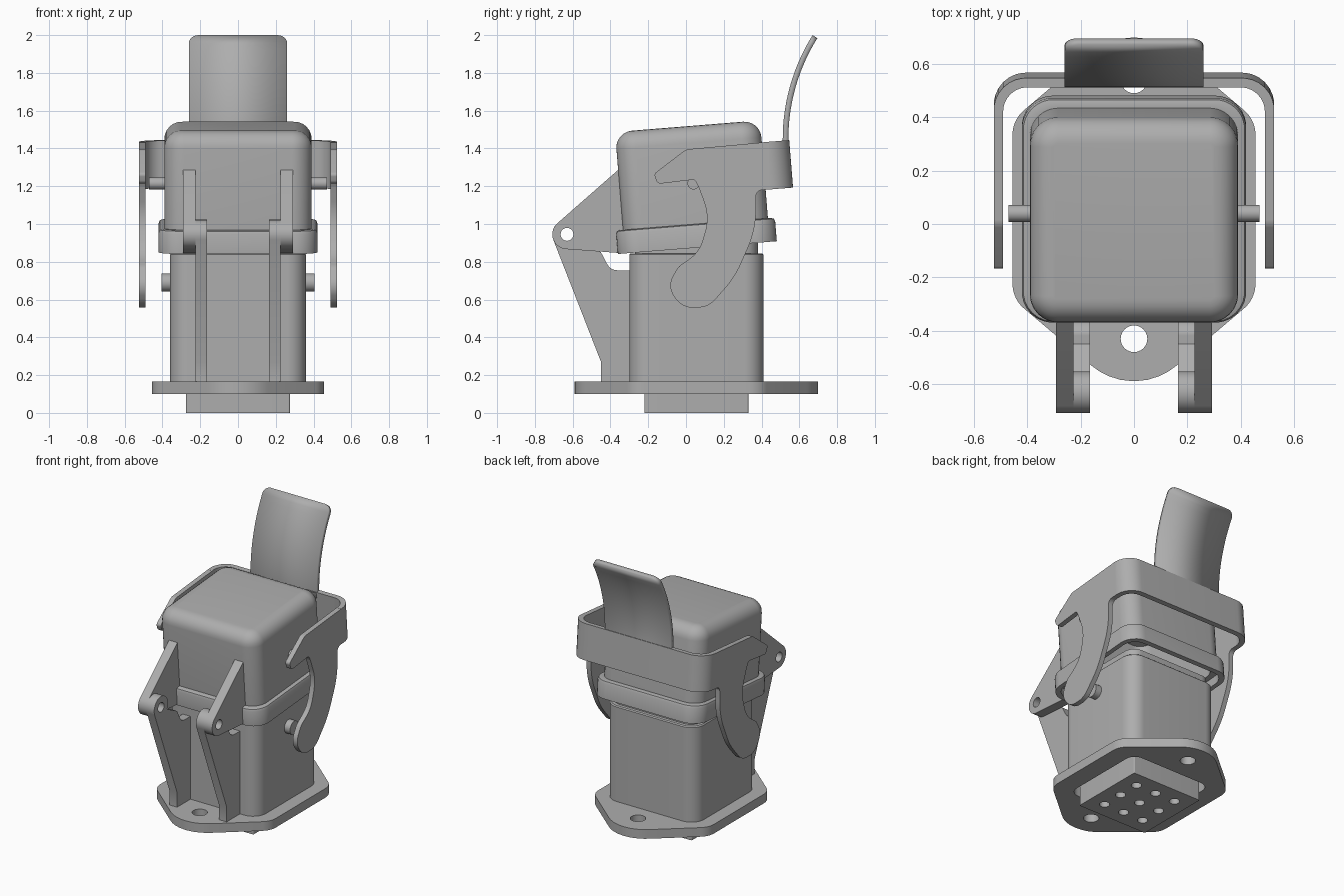
import bpy, bmesh, math
from mathutils import Vector

if "Cube" in bpy.data.objects:
    bpy.data.objects.remove(bpy.data.objects["Cube"], do_unlink=True)

GREY = (0.42, 0.42, 0.42, 1)
mat = bpy.data.materials.new("matte grey")
mat.use_nodes = True
mat.diffuse_color = GREY
mat.node_tree.nodes["Principled BSDF"].inputs["Base Color"].default_value = GREY

TILT = math.radians(4.6)   # the hood stands slightly open
MID = 0.055                # y centre of the housing


def rounded(pts, steps=8):
    """Polygon of (x, y, radius) corners turned into a filleted outline."""
    out, n = [], len(pts)
    for i, p in enumerate(pts):
        prev, nxt = pts[i - 1], pts[(i + 1) % n]
        c = Vector(p[:2])
        if p[2] == 0:
            out.append(c)
            continue
        a, b = Vector(prev[:2]) - c, Vector(nxt[:2]) - c
        half = a.angle(b) / 2
        t = min(p[2] / math.tan(half),
                a.length * (0.499 if prev[2] else 0.99),
                b.length * (0.499 if nxt[2] else 0.99))
        r = t * math.tan(half)
        centre = c + (a.normalized() + b.normalized()).normalized() * (r / math.sin(half))
        s, e = c + a.normalized() * t - centre, c + b.normalized() * t - centre
        for k in range(steps + 1):
            f = k / steps
            out.append(centre + s.lerp(e, f).normalized() * r)
    return out


def circle(x, y, r, n=24, start=0, end=360):
    full = end - start == 360
    steps = n if full else n - 1
    return [Vector((x + r * math.cos(w), y + r * math.sin(w)))
            for w in (math.radians(start + (end - start) * k / steps) for k in range(n))]


def rect(hx, hy, r, y=0):
    return rounded([(hx, y - hy, r), (hx, y + hy, r), (-hx, y + hy, r), (-hx, y - hy, r)])


def finish(name, bm, mirror=False, angle=32):
    bmesh.ops.recalc_face_normals(bm, faces=bm.faces)
    me = bpy.data.meshes.new(name)
    bm.to_mesh(me)
    bm.free()
    me.materials.append(mat)
    me.shade_smooth()
    me.set_sharp_from_angle(angle=math.radians(angle))
    ob = bpy.data.objects.new(name, me)
    bpy.context.collection.objects.link(ob)
    if mirror:
        ob.modifiers.new("mirror", 'MIRROR').use_axis[0] = True
    return ob


def plate(name, outline, holes, lo, hi, axis='Z', mirror=False):
    """Flat outline with holes, extruded along X (outline in y, z) or Z (in x, y)."""
    bm = bmesh.new()
    for loop in [outline] + holes:
        vs = [bm.verts.new((p[0], p[1], lo) if axis == 'Z' else (lo, p[0], p[1])) for p in loop]
        for i, v in enumerate(vs):
            bm.edges.new((vs[i - 1], v))
    bmesh.ops.triangle_fill(bm, use_beauty=True, edges=bm.edges[:])
    geo = bmesh.ops.extrude_face_region(bm, geom=bm.faces[:])["geom"]
    d = Vector((0, 0, hi - lo)) if axis == 'Z' else Vector((hi - lo, 0, 0))
    bmesh.ops.translate(bm, vec=d, verts=[g for g in geo if isinstance(g, bmesh.types.BMVert)])
    return finish(name, bm, mirror)


def loft(name, rings):
    """Stack of rounded rectangles (half x, half y, corner radius, z)."""
    bm = bmesh.new()
    loops = [[bm.verts.new((p.x, p.y, z)) for p in rect(hx, hy, r)] for hx, hy, r, z in rings]
    for a, b in zip(loops, loops[1:]):
        for i in range(len(a)):
            bm.faces.new((a[i - 1], a[i], b[i], b[i - 1]))
    bm.faces.new(loops[0])
    bm.faces.new(loops[-1])
    return finish(name, bm)


# Mounting flange with two screw holes and the cable opening
flange = rounded([(0.455, -0.28, 0.12), (0.455, 0.39, 0.12), (0, 0.775, 0.245),
                  (-0.455, 0.39, 0.12), (-0.455, -0.28, 0.12), (0, -0.665, 0.245)])
plate("mounting_flange", flange,
      [circle(0, -0.43, 0.05), circle(0, 0.54, 0.05), rect(0.32, 0.32, 0.07, MID)], 0.1, 0.165)

# Contact insert with a grid of nine sockets
sockets = [circle(0.16 * i, MID + 0.16 * j, 0.034, 16) for i in (-1, 0, 1) for j in (-1, 0, 1)]
plate("contact_insert", rect(0.275, 0.275, 0.008, MID), sockets, 0, 0.78)

# Lower housing, hollow underneath, with a narrower neck
body = loft("lower_housing", [
    (0.32, 0.32, 0.07, 0.8), (0.32, 0.32, 0.07, 0.165), (0.36, 0.355, 0.1, 0.165),
    (0.36, 0.355, 0.1, 0.838), (0.353, 0.348, 0.095, 0.845),
    (0.33, 0.325, 0.08, 0.845), (0.33, 0.325, 0.08, 0.9)])
body.location.y = MID

# Hood with collar and rounded top
R = 0.09
dome = [(0.39 - R * (1 - math.cos(w)), 0.385 - R * (1 - math.cos(w)),
         0.105 - R * (1 - math.cos(w)), 0.645 - R + R * math.sin(w))
        for w in (math.radians(15 * k) for k in range(7))]
hood = loft("hood", [
    (0.35, 0.345, 0.08, 0.6), (0.35, 0.345, 0.08, 0.06), (0.388, 0.388, 0.09, 0.06),
    (0.388, 0.388, 0.09, 0), (0.42, 0.422, 0.115, 0), (0.42, 0.422, 0.115, 0.105),
    (0.414, 0.416, 0.11, 0.12), (0.4, 0.402, 0.105, 0.125), (0.39, 0.385, 0.105, 0.125)] + dome)
hood.location = (0, 0.06, 0.875)
hood.rotation_euler.x = TILT

# Hinge arms: the inner pair on the housing, the outer pair on the hood
HY, HZ = -0.63, 0.945
pin_hole = circle(HY, HZ, 0.034, 20)
lower_arm = (rounded([(-0.29, 0.165, 0), (-0.45, 0.165, 0), (-0.45, 0.27, 0)])
             + circle(HY, HZ, 0.078, 18, 201, -30)
             + rounded([(-0.45, 0.85, 0), (-0.4, 0.755, 0.06), (-0.29, 0.755, 0)]))
plate("housing_hinge_arm", lower_arm, [pin_hole], 0.165, 0.226, 'X', True)
upper_arm = (circle(HY, HZ, 0.078, 14, 131, 265)
             + [Vector(p) for p in ((-0.36, 0.847), (-0.33, 0.87), (-0.33, 1.29), (-0.355, 1.29))])
plate("hood_hinge_arm", upper_arm, [pin_hole], 0.226, 0.292, 'X', True)

# Locking pegs
plate("housing_peg", circle(MID, 0.69, 0.048), [], 0.34, 0.405, 'X', True)
plate("hood_peg", circle(0.04, 1.215, 0.032), [], 0.37, 0.47, 'X', True)

# Latch side hooks
hook = rounded([
    (-0.17, 1.265, 0.02), (0, 1.395, 0.06), (0.44, 1.435, 0), (0.44, 1.183, 0),
    (0.37, 1.178, 0.035), (0.37, 0.97, 0.5), (0.26, 0.72, 0.5), (0.12, 0.56, 0.12),
    (-0.02, 0.555, 0.11), (-0.1, 0.67, 0.1), (-0.04, 0.775, 0.08), (0.07, 0.85, 0.2),
    (0.125, 1.04, 0.35), (0.065, 1.2, 0.03), (0.045, 1.236, 0.02), (0, 1.23, 0.02),
    (-0.15, 1.212, 0.025)])
plate("latch_hook", hook, [], 0.49, 0.525, 'X', True)

# Latch band wrapping round the back
band = rounded([(-0.525, -0.02, 0), (-0.525, 0.117, 0.12), (0.525, 0.117, 0.12), (0.525, -0.02, 0),
                (0.49, -0.02, 0), (0.49, 0.082, 0.09), (-0.49, 0.082, 0.09), (-0.49, -0.02, 0)])
bow = plate("latch_band", band, [], -0.126, 0.126)
bow.location = (0, 0.44, 1.309)
bow.rotation_euler.x = TILT

# Curved finger tab with rounded tip corners
bm = bmesh.new()
ARC, START, END, TIP = 1.02, -0.05, 0.56, 0.05
params = [START + (END - TIP / ARC - START) * k / 14 for k in range(15)]
params += [END - TIP / ARC * (1 - math.sin(math.radians(15 * k))) for k in range(1, 7)]
rows = []
for t in params:
    d = max(0, TIP - (END - t) * ARC)
    w = 0.26 - TIP + math.sqrt(max(0, TIP ** 2 - d ** 2))
    y, z = 0.527 + ARC * (1 - math.cos(t)), 1.45 + ARC * math.sin(t)
    rows.append([bm.verts.new((s * w, y, z)) for s in (-1, 1)])
for a, b in zip(rows, rows[1:]):
    bm.faces.new((a[0], a[1], b[1], b[0]))
tab = finish("finger_tab", bm)
thick = tab.modifiers.new("thickness", 'SOLIDIFY')
thick.thickness, thick.offset = 0.03, 0
